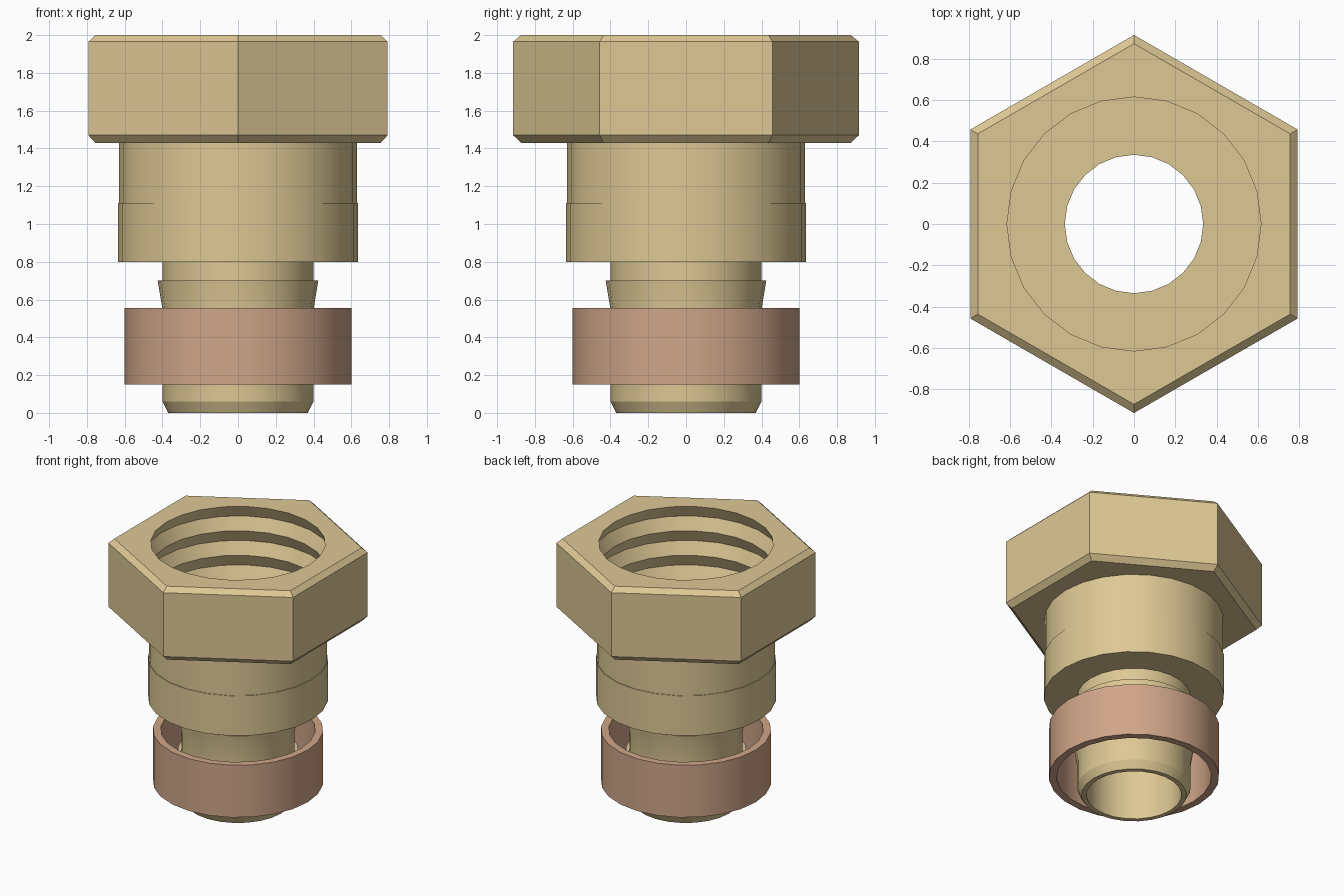
import bpy, bmesh
from math import pi, sin, cos, radians

if "Cube" in bpy.data.objects:
    bpy.data.objects.remove(bpy.data.objects["Cube"])

SIDES = 24


def material(name, color):
    m = bpy.data.materials.new(name)
    m.diffuse_color = (*color, 1)
    m.use_nodes = True
    m.node_tree.nodes["Principled BSDF"].inputs["Base Color"].default_value = m.diffuse_color
    return m


def revolve(name, profile, mat):
    """Closed solid from (radius, z, sides) rings; sides is 6 or SIDES."""
    bm = bmesh.new()
    rings = []
    for r, z, n in profile:
        start = pi / 6 if n == 6 else 0
        rings.append([bm.verts.new((r * cos(start + 2 * pi * i / n),
                                    r * sin(start + 2 * pi * i / n), z)) for i in range(n)])
    for a, b in zip(rings, rings[1:] + rings[:1]):
        if len(a) == len(b):
            n = len(a)
            for i in range(n):
                j = (i + 1) % n
                bm.faces.new((a[i], a[j], b[j], b[i]))
        else:
            # flat cap between a hexagon and a circle
            h, c = (a, b) if len(a) == 6 else (b, a)
            for i in range(6):
                arc = [c[(4 * i + 2 + k) % SIDES] for k in range(4, -1, -1)]
                bm.faces.new([h[i], h[(i + 1) % 6]] + arc)
    bmesh.ops.recalc_face_normals(bm, faces=bm.faces)
    mesh = bpy.data.meshes.new(name)
    bm.to_mesh(mesh)
    bm.free()
    ob = bpy.data.objects.new(name, mesh)
    bpy.context.collection.objects.link(ob)
    mesh.materials.append(mat)
    bpy.ops.object.select_all(action='DESELECT')
    ob.select_set(True)
    bpy.context.view_layer.objects.active = ob
    bpy.ops.object.shade_smooth_by_angle(angle=radians(25))
    return ob


def circles(points):
    return [(r, z, SIDES) for r, z in points]


brass = material("brass", (0.73, 0.58, 0.30))
copper = material("copper", (0.63, 0.38, 0.25))

# Hex nut with skirt and V-groove internal thread
hexagon = [(0.873, 2.0, 6), (0.915, 1.965, 6), (0.915, 1.47, 6), (0.873, 1.43, 6)]
skirt = [(0.63, 1.43), (0.63, 1.11), (0.615, 1.11)]
pitch = 0.19
thread = []
for k in range(3):
    z = 1.43 + k * pitch
    thread += [(0.615, z), (0.66, z + pitch / 2)]
thread.append((0.615, 2.0))
revolve("hex_nut", hexagon + circles(skirt + thread), brass)

# Collar with barbed hose stem and through bore
stem = [(0.335, 0), (0.37, 0), (0.40, 0.06)]
for base, crest in ((0.25, 0.40), (0.55, 0.70)):
    stem += [(0.40, base), (0.425, crest), (0.40, crest)]
stem += [(0.40, 0.80), (0.635, 0.80), (0.635, 1.11), (0.335, 1.11)]
revolve("barbed_stem", circles(stem), brass)

# Loose crimp ring
revolve("crimp_ring", circles([(0.60, 0.15), (0.60, 0.555), (0.545, 0.555), (0.545, 0.15)]), copper)
